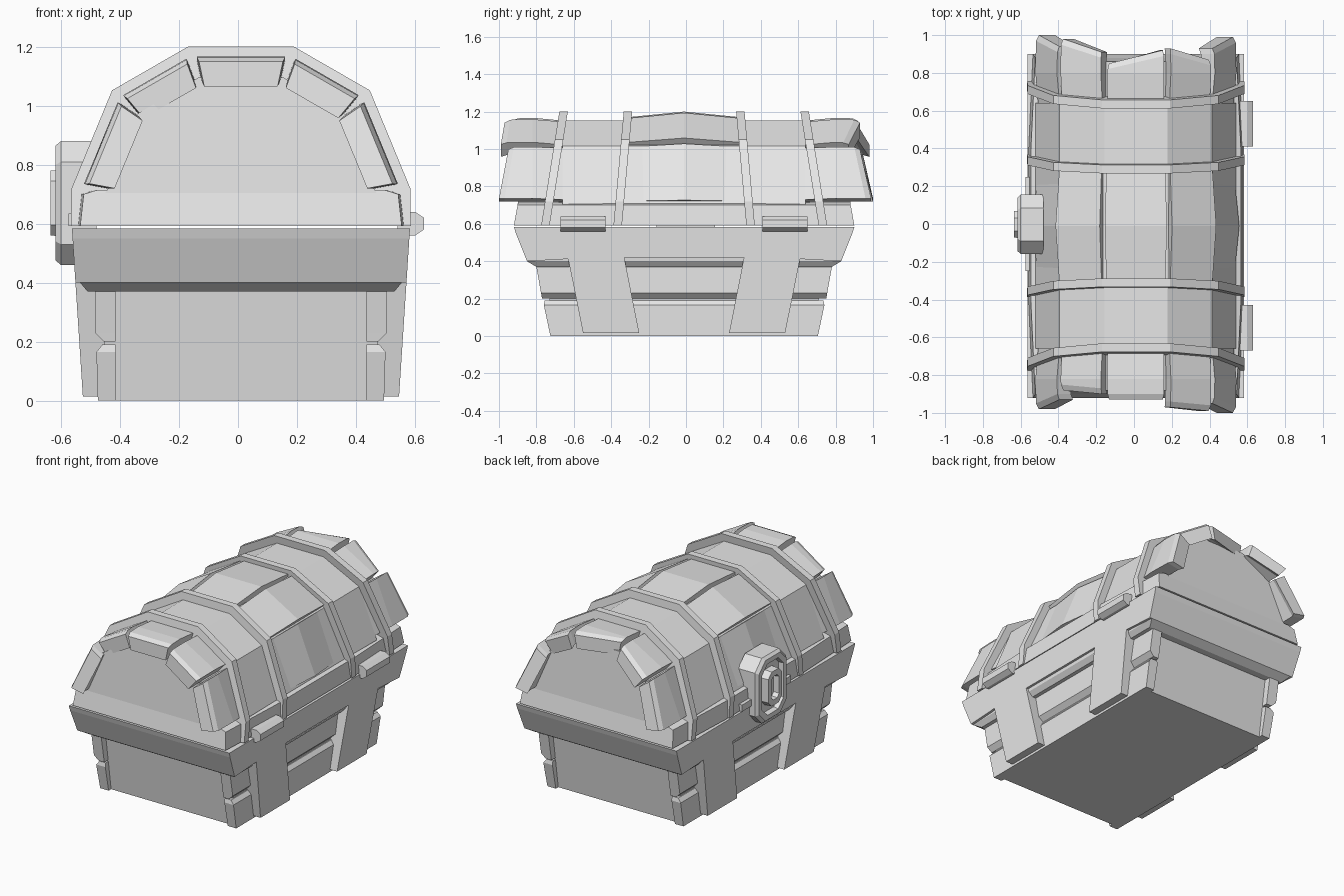
import bpy
import bmesh
from mathutils import Vector

if "Cube" in bpy.data.objects:
    bpy.data.objects.remove(bpy.data.objects["Cube"])

grey = bpy.data.materials.new("light_grey")
grey.use_nodes = True
grey.diffuse_color = (0.8, 0.8, 0.8, 1)
grey.node_tree.nodes["Principled BSDF"].inputs["Base Color"].default_value = (0.8, 0.8, 0.8, 1)

# The chest's own symmetry axis
AXIS = Vector((0.01, -0.01, 0))


def loft(name, rings):
    """Bridge matching rings of points and cap both ends."""
    bm = bmesh.new()
    rows = [[bm.verts.new(Vector(p) + AXIS) for p in ring] for ring in rings]
    n = len(rows[0])
    for a, b in zip(rows, rows[1:]):
        for i in range(n):
            j = (i + 1) % n
            bm.faces.new((a[i], a[j], b[j], b[i]))
    bm.faces.new(rows[0])
    bm.faces.new(rows[-1])
    bmesh.ops.recalc_face_normals(bm, faces=bm.faces)
    mesh = bpy.data.meshes.new(name)
    bm.to_mesh(mesh)
    bm.free()
    mesh.materials.append(grey)
    obj = bpy.data.objects.new(name, mesh)
    bpy.context.collection.objects.link(obj)


def tapered(name, levels):
    loft(name, [[(-x, -y, z), (x, -y, z), (x, y, z), (-x, y, z)] for x, y, z in levels])


def mirrored(half):
    return half + [(-x, z) for x, z in reversed(half)]


# Lower body with its flared rim
tapered("body", [(0.46, 0.69, 0), (0.47, 0.75, 0.4)])
tapered("body_rim", [(0.52, 0.79, 0.37), (0.545, 0.84, 0.4),
                     (0.56, 0.9, 0.55), (0.565, 0.91, 0.583)])

# Side plates with legs, and the planks behind them
plate = mirrored([(0.32, 0.42), (0.24, 0.015), (0.54, 0.015), (0.62, 0.412),
                  (0.84, 0.4), (0.9, 0.55), (0.91, 0.583)])
planks = {
    "lower": [(0.485, 0.715, 0), (0.49, 0.75, 0.165), (0.47, 0.745, 0.19)],
    "upper": [(0.465, 0.76, 0.2), (0.495, 0.765, 0.23), (0.495, 0.79, 0.37), (0.48, 0.785, 0.385)],
}
for side, label in ((1, "left"), (-1, "right")):
    loft(label + "_side_plate", [
        [(side * 0.44, y, z) for y, z in plate],
        [(side * (0.535 + 0.065 * z), y, z) for y, z in plate]])
    for name, levels in planks.items():
        loft(f"{label}_{name}_plank", [
            [(side * 0.425, -y, z), (side * x, -y, z), (side * x, y, z), (side * 0.425, y, z)]
            for x, y, z in levels])

# Lid: bottom frame, barrel core and recessed end panels
outline = mirrored([(0.576, 0.592), (0.574, 0.72), (0.437, 1.052), (0.18, 1.2)])
core = [(x * 0.925, 0.592 + (z - 0.592) * 0.92) for x, z in outline]
panel = mirrored([(0.53, 0.592), (0.45, 0.72), (0.355, 0.97), (0.145, 1.095)])
frame_rings = []
for y, w in ((-0.91, 0.545), (-0.4, 0.568), (0.4, 0.568), (0.91, 0.545)):
    lean = 0.18 if y > 0.5 else -0.18 if y < -0.5 else 0
    frame_rings.append([(x, y - lean * (z - 0.592), z) for x, z in
                        mirrored([(w, 0.592), (w - 0.012, 0.7), (w - 0.06, 0.715)])])
loft("lid_frame", frame_rings)
loft("lid_barrel", [[(x, y, z) for x, z in core] for y in (-0.65, 0.65)])
loft("lid_end_panels", [[(x, s * (0.895 - 0.05 * (z - 0.6)), z) for x, z in panel] for s in (-1, 1)])

# Straps, leaning outward towards the bottom
for s, end in ((-1, "front"), (1, "back")):
    for name, y, lean in (("outer", 0.622, 0.16), ("inner", 0.278, 0.09)):
        loft(f"{end}_{name}_strap", [
            [(x, s * (y + d + lean * (1.2 - z)), z) for x, z in outline] for d in (0, 0.045)])

# Arched planks, one per facet of the lid
facets = list(zip(outline[1:], outline[2:]))[:5]


def arch_plank(name, facet, stations, thick, gap):
    a, b = (Vector((p[0], 0, p[1])) for p in facet)
    along = b - a
    normal = Vector((along.z, 0, -along.x)).normalized()
    rings = []
    for ya, yb, out, shrink in stations:
        t = gap + shrink
        p, q = a + along * t, b - along * t
        # the inner edge is narrower, so neighbours do not collide
        u, v = (p + along * 0.05 - normal * thick, q - along * 0.05 - normal * thick)
        rings.append([pt + normal * out + Vector((0, y, 0))
                      for pt, y in ((p, ya), (q, yb), (v, yb), (u, ya))])
    loft(name, rings)


names = ["left_lower", "left_upper", "top", "right_upper", "right_lower"]
ends = {"front": [(-0.99, -0.94), (-0.98, -0.96), (-0.92, -0.92), (-0.89, -0.87), (-0.92, -0.97)],
        "back": [(1.0, 0.94), (0.88, 0.94), (0.93, 0.86), (0.92, 0.99), (0.95, 1.01)]}
for i, facet in enumerate(facets):
    low = -0.022 if "lower" in names[i] else 0
    arch_plank(names[i] + "_middle_plank", facet,
               [(-0.3, -0.3, low - 0.03, 0.02), (0, 0, low, 0), (0.3, 0.3, low - 0.03, 0.02)],
               0.1, 0.045)
    for end, tips in ends.items():
        s = -1 if end == "front" else 1
        ya, yb = tips[i]
        arch_plank(f"{names[i]}_{end}_plank", facet,
                   [(s * 0.63, s * 0.63, -0.05, 0), (s * 0.81, s * 0.81, -0.033, 0),
                    (ya - s * 0.03, yb - s * 0.03, -0.036, 0), (ya, yb, -0.05, 0.02)], 0.085, 0.085)

# Hinges on the left side
hinge = [(0.53, 0.56), (0.59, 0.56), (0.62, 0.58), (0.62, 0.62), (0.59, 0.64), (0.53, 0.64)]
for s, end in ((-1, "front"), (1, "back")):
    loft(end + "_hinge", [[(x, s * y, z) for x, z in hinge] for y in (0.42, 0.66)])


# Lock on the right side: octagonal frame with a keyhole plate and a bar behind
def octagon(x, w, h, cut):
    half = [(w, cut - h), (w, h - cut), (w - cut, h), (cut - w, h)]
    pts = half + [(-y, -z) for y, z in half]
    return [(x, y + 0.008, 0.67 + z) for y, z in pts]


loft("lock_frame", [octagon(*r) for r in (
    (-0.49, 0.157, 0.21, 0.07), (-0.61, 0.157, 0.21, 0.07), (-0.628, 0.14, 0.195, 0.065),
    (-0.628, 0.11, 0.165, 0.055), (-0.595, 0.105, 0.16, 0.05))])
loft("keyhole_plate", [octagon(*r) for r in (
    (-0.57, 0.075, 0.115, 0.04), (-0.645, 0.07, 0.11, 0.035),
    (-0.645, 0.04, 0.075, 0.02), (-0.61, 0.035, 0.07, 0.02))])
loft("lock_bar", [[(x, y, z) for x, z in ((-0.5, 0.592), (-0.585, 0.592), (-0.585, 0.635), (-0.5, 0.635))]
                  for y in (-0.24, 0.26)])
